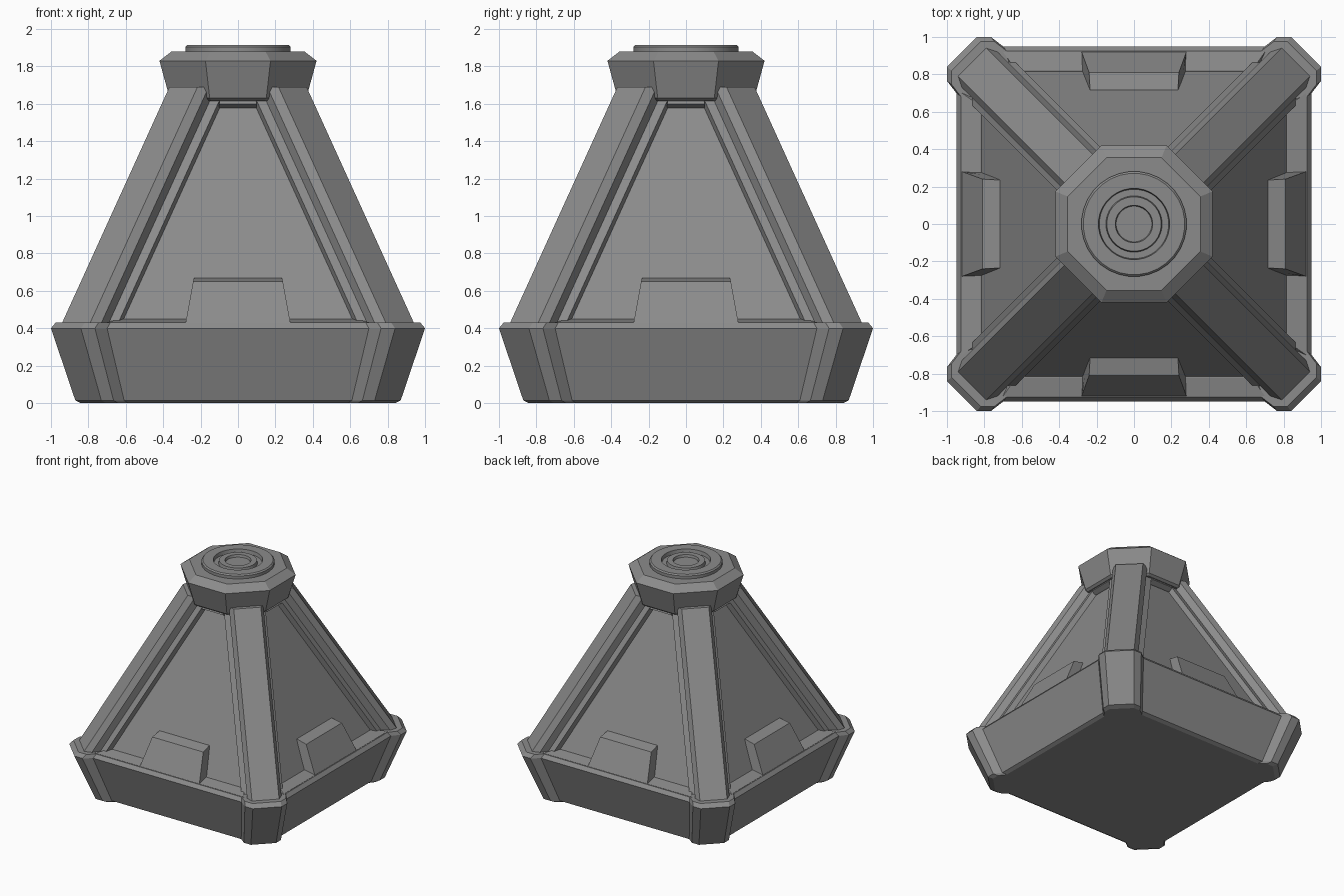
import bpy, bmesh
from math import cos, sin, pi, radians

if "Cube" in bpy.data.objects:
    bpy.data.objects.remove(bpy.data.objects["Cube"])

metal = bpy.data.materials.new("grey_metal")
GREY = (0.26, 0.26, 0.26, 1)
metal.use_nodes = True
metal.diffuse_color = GREY
metal.node_tree.nodes["Principled BSDF"].inputs["Base Color"].default_value = GREY


def loft(name, rings, smooth=False):
    """Join matching rings of points with quads and cap both ends."""
    bm = bmesh.new()
    loops = [[bm.verts.new(p) for p in ring] for ring in rings]
    n = len(loops[0])
    for a, b in zip(loops, loops[1:]):
        for i in range(n):
            j = (i + 1) % n
            bm.faces.new((a[i], a[j], b[j], b[i]))
    bm.faces.new(loops[0][::-1])
    bm.faces.new(loops[-1])
    bmesh.ops.recalc_face_normals(bm, faces=bm.faces)
    mesh = bpy.data.meshes.new(name)
    bm.to_mesh(mesh)
    bm.free()
    mesh.materials.append(metal)
    obj = bpy.data.objects.new(name, mesh)
    bpy.context.collection.objects.link(obj)
    if smooth:
        bpy.ops.object.select_all(action='DESELECT')
        bpy.context.view_layer.objects.active = obj
        obj.select_set(True)
        bpy.ops.object.shade_smooth_by_angle(angle=radians(30))
    return obj


def polygon(sides, apothem, z):
    r = apothem / cos(pi / sides)
    return [(r * cos((i + .5) * 2 * pi / sides), r * sin((i + .5) * 2 * pi / sides), z)
            for i in range(sides)]


def quarter_turns(name, rings):
    """Place the same part on all four sides."""
    for k, side in enumerate(("left", "back", "right", "front")):
        c, s = (1, 0, -1, 0)[k], (0, 1, 0, -1)[k]
        loft(f"{name}_{side}", [[(c * x - s * y, s * x + c * y, z) for x, y, z in ring]
                                for ring in rings])


# Flared base tray with chamfered corner posts
corner = [(.95, .70), (1, .765), (1, .84), (.84, 1), (.765, 1), (.70, .95)]
footprint = []
for c, s in ((1, 0), (0, 1), (-1, 0), (0, -1)):
    footprint += [(c * x - s * y, s * x + c * y) for x, y in corner]
loft("base", [[(x * k, y * k, z) for x, y in footprint]
              for k, z in ((.84, 0), (.87, .015), (1, .40), (.975, .43))])

# Sloped panels form one square core
SLOPE, FLOOR, TOP = .455, .42, 1.69
loft("panel_core", [polygon(4, .825 - SLOPE * (z - .43), z) for z in (FLOOR, TOP)])

# Corner ribs, each with a stepped frame on both flanks
flank = [(.825, .62), (.87, .64), (.865, .69), (.92, .73), (.94, .79)]
section = [(.55, .55)] + flank + [(y, x) for x, y in reversed(flank)]
quarter_turns("corner_rib", [[(x - SLOPE * (z - .43), y - SLOPE * (z - .43), z)
                              for x, y in section] for z in (FLOOR, TOP)])


# Side details: a cross-section in depth and height, spanned across the panel
def across(name, profile):
    """Each profile point is (depth, half width, height)."""
    quarter_turns(name, [[(d, sign * w, z) for d, w, z in profile] for sign in (-1, 1)])


across("ledge", [(.92, .70, .42), (.92, .70, .432), (.82, .63, .45), (.75, .63, .42)])
across("tab", [(.925, .28, .42), (.92, .28, .43), (.81, .24, .65), (.72, .235, .67),
               (.65, .24, .65), (.75, .28, .42)])
across("panel_header", [(.28, .11, 1.57), (.31, .10, 1.58), (.345, .10, 1.60),
                        (.32, .09, 1.65), (.25, .09, 1.65)])

# Octagonal cap
loft("cap", [polygon(8, a, z) for a, z in
             ((.345, 1.615), (.365, 1.63), (.42, 1.83), (.355, 1.88))])

# Round top plate with concentric grooves
plate = ((.28, 1.87), (.28, 1.905), (.27, 1.915), (.19, 1.915), (.185, 1.885),
         (.15, 1.885), (.145, 1.91), (.10, 1.91), (.095, 1.89))
loft("top_plate", [polygon(32, r, z) for r, z in plate], smooth=True)
